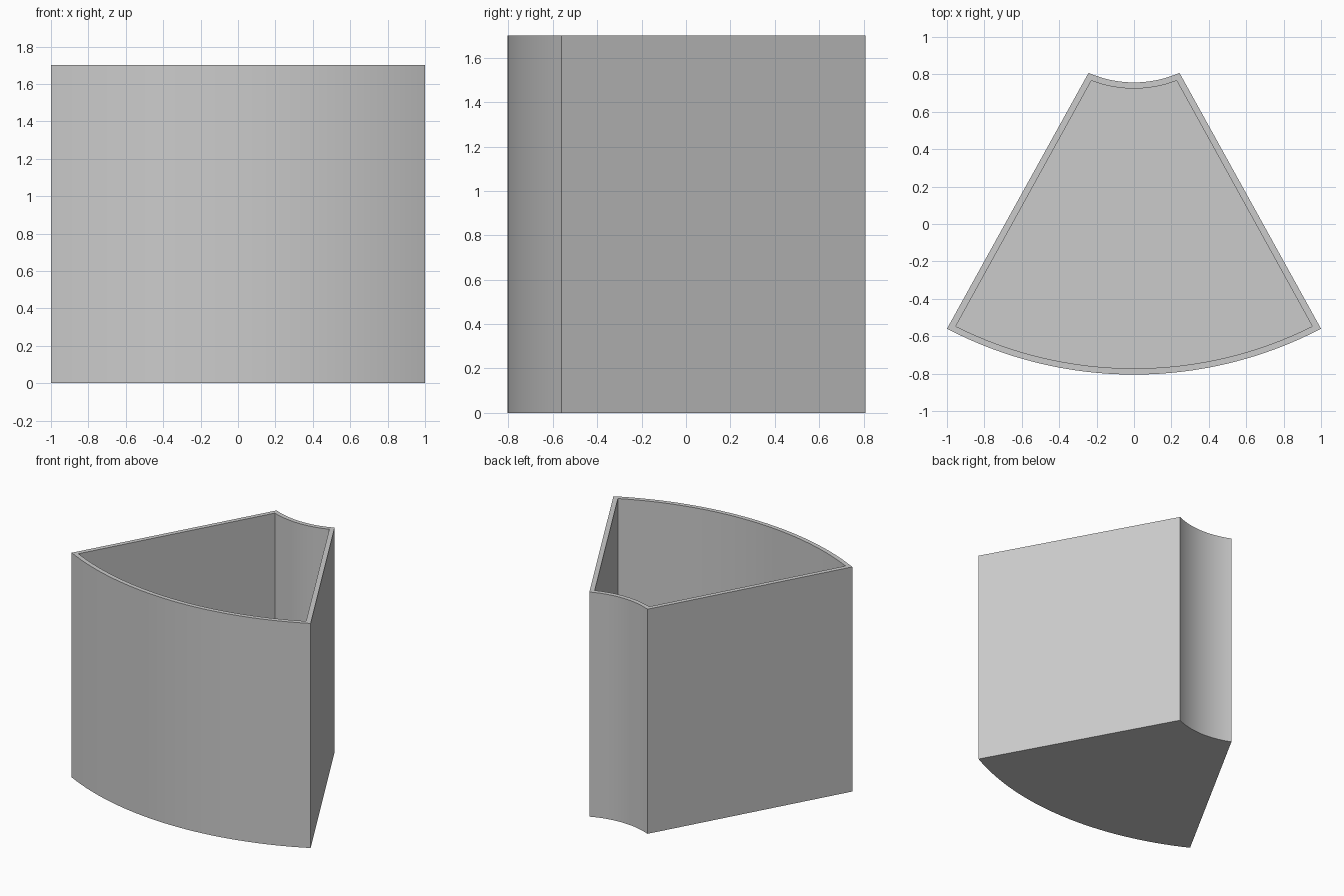
import bpy
import bmesh
from math import asin, sin, cos, radians

if "Cube" in bpy.data.objects:
    bpy.data.objects.remove(bpy.data.objects["Cube"])

HEIGHT, WALL, SEGMENTS = 1.7, 0.033, 32
CENTRE_Y = 1.358  # shared centre of the front and back arcs


def arc(radius, half_width, z, direction):
    """Points on an arc, running from one side wall to the other."""
    half = asin(half_width / radius)
    angles = [direction * half * (2 * i / SEGMENTS - 1) for i in range(SEGMENTS + 1)]
    return [(radius * sin(a), CENTRE_Y - radius * cos(a), z) for a in angles]


def outline(bm, front, back, z):
    """Closed wedge outline from (radius, half width) of the two arcs."""
    return [bm.verts.new(p) for p in arc(*front, z, 1) + arc(*back, z, -1)]


def bridge(bm, lower, upper):
    n = len(lower)
    for i in range(n):
        j = (i + 1) % n
        bm.faces.new((lower[i], lower[j], upper[j], upper[i]))


grey = bpy.data.materials.new("light grey")
grey.use_nodes = True
colour = (0.6, 0.6, 0.6, 1)
grey.diffuse_color = colour
grey.node_tree.nodes["Principled BSDF"].inputs["Base Color"].default_value = colour

# Open wedge bin: outer wall, rim, cavity wall and floor
bm = bmesh.new()
outer = ((2.163, 1.0), (0.601, 0.243))
cavity = ((2.163 - WALL, 0.953), (0.601 + WALL, 0.228))
loops = [outline(bm, *outer, 0), outline(bm, *outer, HEIGHT),
         outline(bm, *cavity, HEIGHT), outline(bm, *cavity, WALL)]
for lower, upper in zip(loops, loops[1:]):
    bridge(bm, lower, upper)
bm.faces.new(loops[0][::-1])
bm.faces.new(loops[-1])
bmesh.ops.recalc_face_normals(bm, faces=bm.faces)

mesh = bpy.data.meshes.new("wedge_bin")
bm.to_mesh(mesh)
bm.free()
mesh.materials.append(grey)
wedge_bin = bpy.data.objects.new("wedge_bin", mesh)
bpy.context.collection.objects.link(wedge_bin)

# Smooth the curved walls, keep the corners and rim sharp
bpy.ops.object.select_all(action="DESELECT")
wedge_bin.select_set(True)
bpy.context.view_layer.objects.active = wedge_bin
bpy.ops.object.shade_smooth_by_angle(angle=radians(30))
